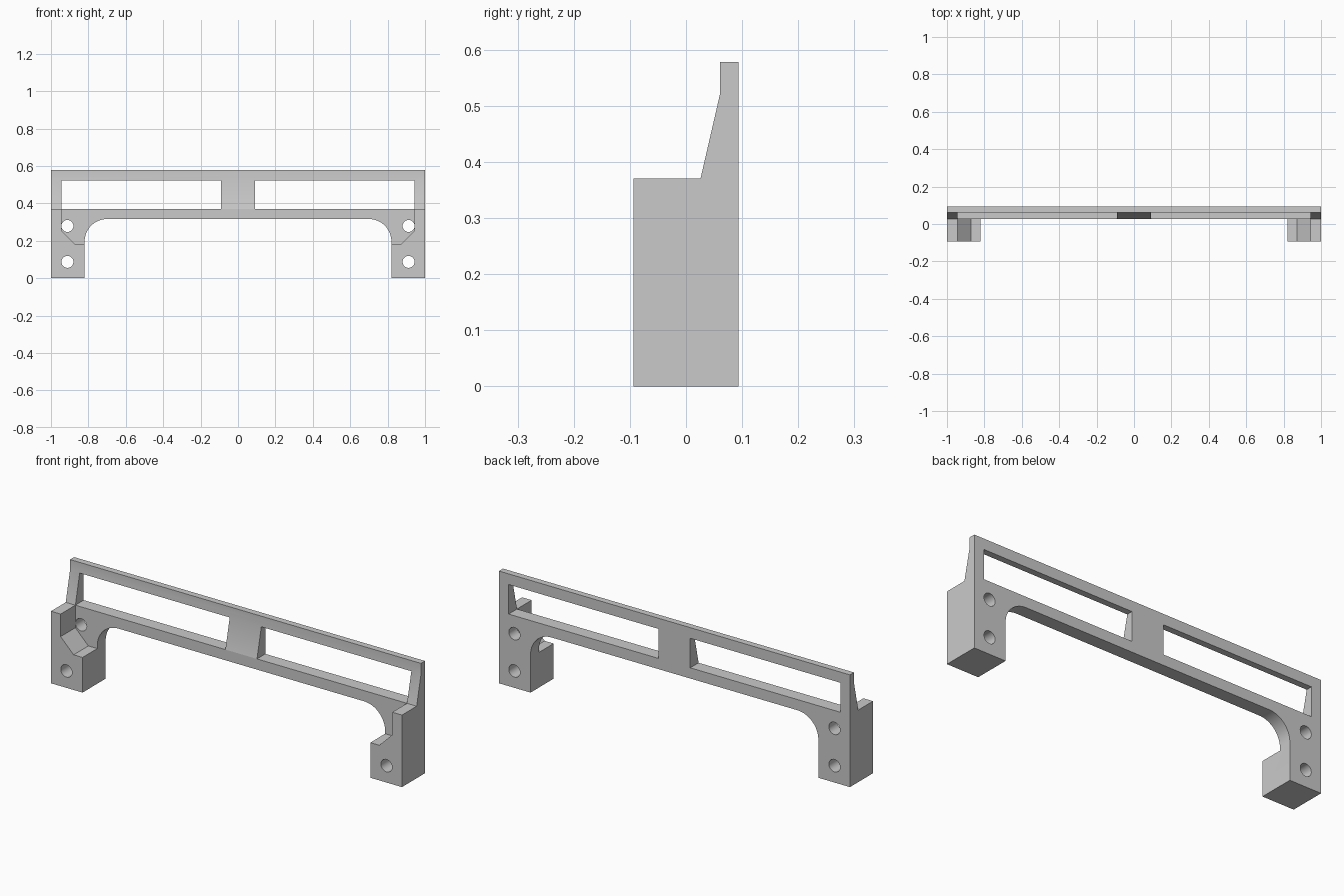
import bpy, bmesh, math
from mathutils import Vector

if "Cube" in bpy.data.objects:
    bpy.data.objects.remove(bpy.data.objects["Cube"], do_unlink=True)

HALF = 1.0                           # half width
BACK, FRONT = 0.094, -0.094          # depth limits
PLATE, BAR = 0.026, 0.061            # front faces of plate and top bar
LEDGE, SLOPE_TOP, TOP = 0.371, 0.523, 0.578
LEG_IN, COLUMN_IN = 0.82, 0.945      # inner sides of leg and its upper column
ARCH_TOP, ARCH_R = 0.316, 0.12

grey = bpy.data.materials.new("light grey")
grey.use_nodes = True
grey.diffuse_color = (0.59, 0.59, 0.59, 1)
grey.node_tree.nodes["Principled BSDF"].inputs["Base Color"].default_value = grey.diffuse_color


def prism(name, outline, sweep):
    """Close an outline of 3D points and extrude it along a vector."""
    bm = bmesh.new()
    face = bm.faces.new([bm.verts.new(p) for p in outline])
    out = bmesh.ops.extrude_face_region(bm, geom=[face])
    moved = [v for v in out["geom"] if isinstance(v, bmesh.types.BMVert)]
    bmesh.ops.translate(bm, vec=Vector(sweep), verts=moved)
    bmesh.ops.recalc_face_normals(bm, faces=bm.faces)
    mesh = bpy.data.meshes.new(name)
    bm.to_mesh(mesh)
    bm.free()
    mesh.materials.append(grey)
    obj = bpy.data.objects.new(name, mesh)
    bpy.context.collection.objects.link(obj)
    return obj


def cut(body, outline, y0=-0.3, y1=0.3):
    """Cut an x-z outline out of the body between two depths."""
    cutter = prism("cutter", [(x, y0, z) for x, z in outline], (0, y1 - y0, 0))
    cutter.hide_render = True
    mod = body.modifiers.new("cut", "BOOLEAN")
    mod.operation, mod.solver, mod.object = "DIFFERENCE", "EXACT", cutter
    bpy.context.view_layer.objects.active = body
    bpy.ops.object.modifier_apply(modifier=mod.name)
    bpy.data.objects.remove(cutter, do_unlink=True)


def arc(cx, cz, r, start, end, steps):
    angles = [math.radians(start + (end - start) * i / steps) for i in range(steps + 1)]
    return [(cx + r * math.cos(a), cz + r * math.sin(a)) for a in angles]


# Side profile swept across the full width
side = [(FRONT, 0), (BACK, 0), (BACK, TOP), (BAR, TOP), (BAR, SLOPE_TOP),
        (PLATE, LEDGE), (FRONT, LEDGE)]
frame = prism("bracket_frame", [(-HALF, y, z) for y, z in side], (2 * HALF, 0, 0))

# Front relief that leaves the stepped legs
right = [(LEG_IN - 0.05, 0.181), (0.871, 0.181), (COLUMN_IN, 0.255), (COLUMN_IN, 0.7)]
cut(frame, right + [(-x, z) for x, z in reversed(right)], y1=PLATE)

# Rounded arch between the legs
corner = arc(LEG_IN - ARCH_R, ARCH_TOP - ARCH_R, ARCH_R, 0, 90, 16)
half_arch = [(LEG_IN, -0.1)] + corner
cut(frame, half_arch + [(-x, z) for x, z in reversed(half_arch)])

# Windows and screw holes on both sides
for s in (1, -1):
    cut(frame, [(s * 0.09, LEDGE), (s * COLUMN_IN, LEDGE),
                (s * COLUMN_IN, SLOPE_TOP), (s * 0.09, SLOPE_TOP)])
    for z in (0.087, 0.279):
        cut(frame, arc(s * 0.912, z, 0.032, 0, 360, 32)[:-1])

bpy.ops.object.select_all(action="DESELECT")
frame.select_set(True)
bpy.context.view_layer.objects.active = frame
bpy.ops.object.shade_smooth_by_angle(angle=math.radians(30))
